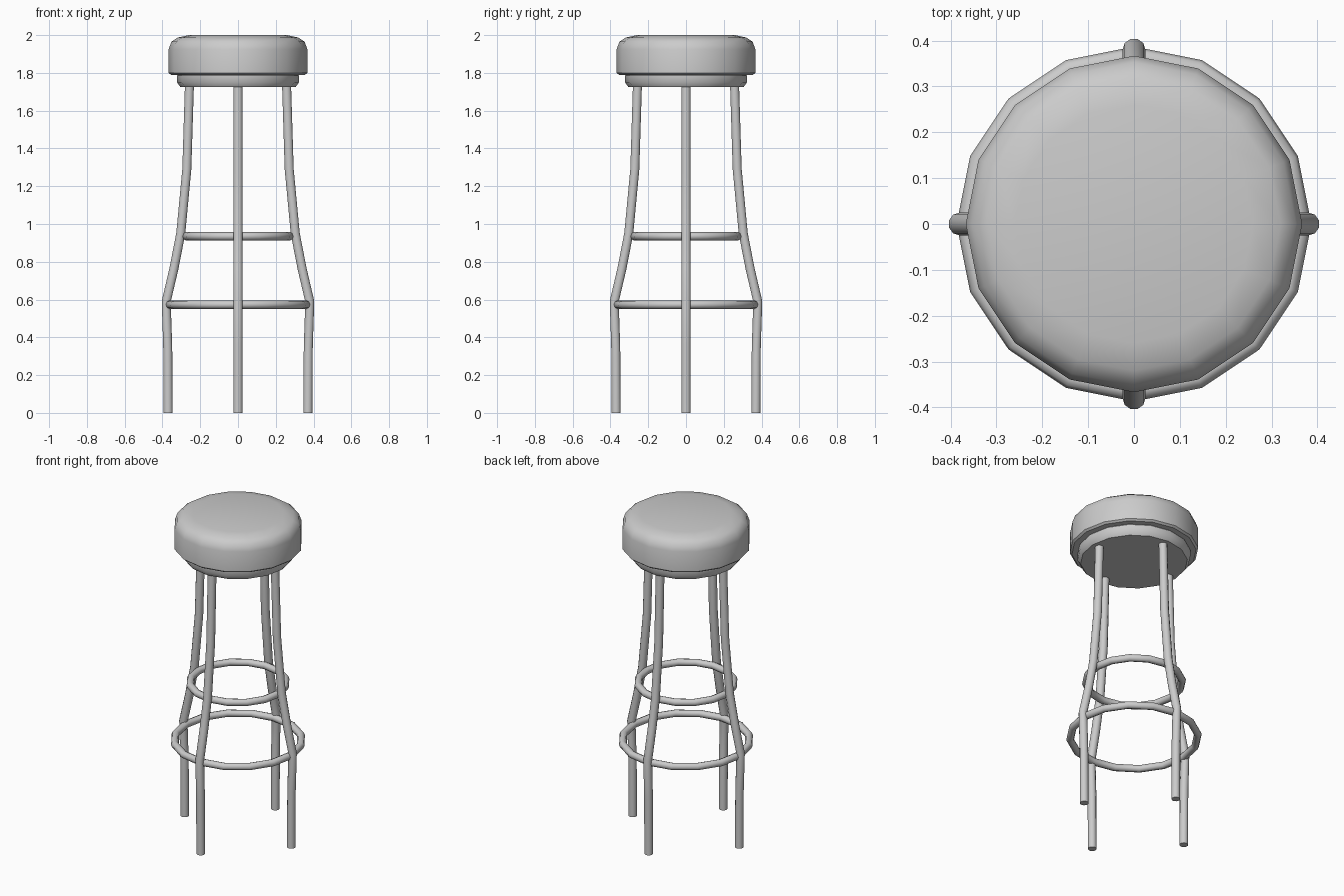
import bpy, bmesh
from math import cos, sin, pi, radians

if "Cube" in bpy.data.objects:
    bpy.data.objects.remove(bpy.data.objects["Cube"])

SIDES = 16


def smooth(obj, angle):
    bpy.ops.object.select_all(action='DESELECT')
    obj.select_set(True)
    bpy.context.view_layer.objects.active = obj
    bpy.ops.object.shade_smooth_by_angle(angle=radians(angle))


def lathe(name, profile):
    """Closed solid of revolution from (radius, z) points, bottom to top."""
    bm = bmesh.new()
    rings = [[bm.verts.new((r * cos(2 * pi * i / SIDES), r * sin(2 * pi * i / SIDES), z))
              for i in range(SIDES)] for r, z in profile]
    for low, high in zip(rings, rings[1:]):
        for i in range(SIDES):
            j = (i + 1) % SIDES
            bm.faces.new((low[i], low[j], high[j], high[i]))
    bm.faces.new(rings[0][::-1])
    bm.faces.new(rings[-1])
    mesh = bpy.data.meshes.new(name)
    bm.to_mesh(mesh)
    bm.free()
    obj = bpy.data.objects.new(name, mesh)
    bpy.context.collection.objects.link(obj)
    smooth(obj, 40)
    return obj


def leg(name, path, radius, turn):
    """Bent tube following (distance from axis, z) points."""
    curve = bpy.data.curves.new(name, 'CURVE')
    curve.dimensions = '3D'
    curve.bevel_depth = radius
    curve.bevel_resolution = 3
    curve.use_fill_caps = True
    spline = curve.splines.new('POLY')
    spline.points.add(len(path) - 1)
    for point, (d, z) in zip(spline.points, path):
        point.co = (d * cos(turn), d * sin(turn), z, 1)
    obj = bpy.data.objects.new(name, curve)
    bpy.context.collection.objects.link(obj)
    bpy.ops.object.select_all(action='DESELECT')
    obj.select_set(True)
    bpy.context.view_layer.objects.active = obj
    bpy.ops.object.convert(target='MESH')
    smooth(bpy.context.object, 40)


# Padded seat
lathe("seat_cushion", [(0.355, 1.79), (0.367, 1.80), (0.367, 1.925),
                       (0.353, 1.965), (0.32, 1.987), (0.26, 2.0)])

# Stepped plate under the cushion
lathe("seat_plate", [(0.305, 1.725), (0.323, 1.75), (0.323, 1.785), (0.31, 1.80)])

# Four bent legs
LEG_PATH = [(0.37, 0), (0.372, 0.35), (0.38, 0.59), (0.34, 0.76),
            (0.303, 0.95), (0.271, 1.29), (0.257, 1.74)]
for k, name in enumerate(("right_leg", "back_leg", "left_leg", "front_leg")):
    leg(name, LEG_PATH, 0.025, k * pi / 2)

# Two foot rings
for name, radius, z in (("upper_foot_ring", 0.275, 0.935), ("lower_foot_ring", 0.365, 0.573)):
    bpy.ops.mesh.primitive_torus_add(major_segments=SIDES, minor_segments=8,
                                     major_radius=radius, minor_radius=0.022,
                                     location=(0, 0, z))
    ring = bpy.context.object
    ring.name = name
    smooth(ring, 50)
